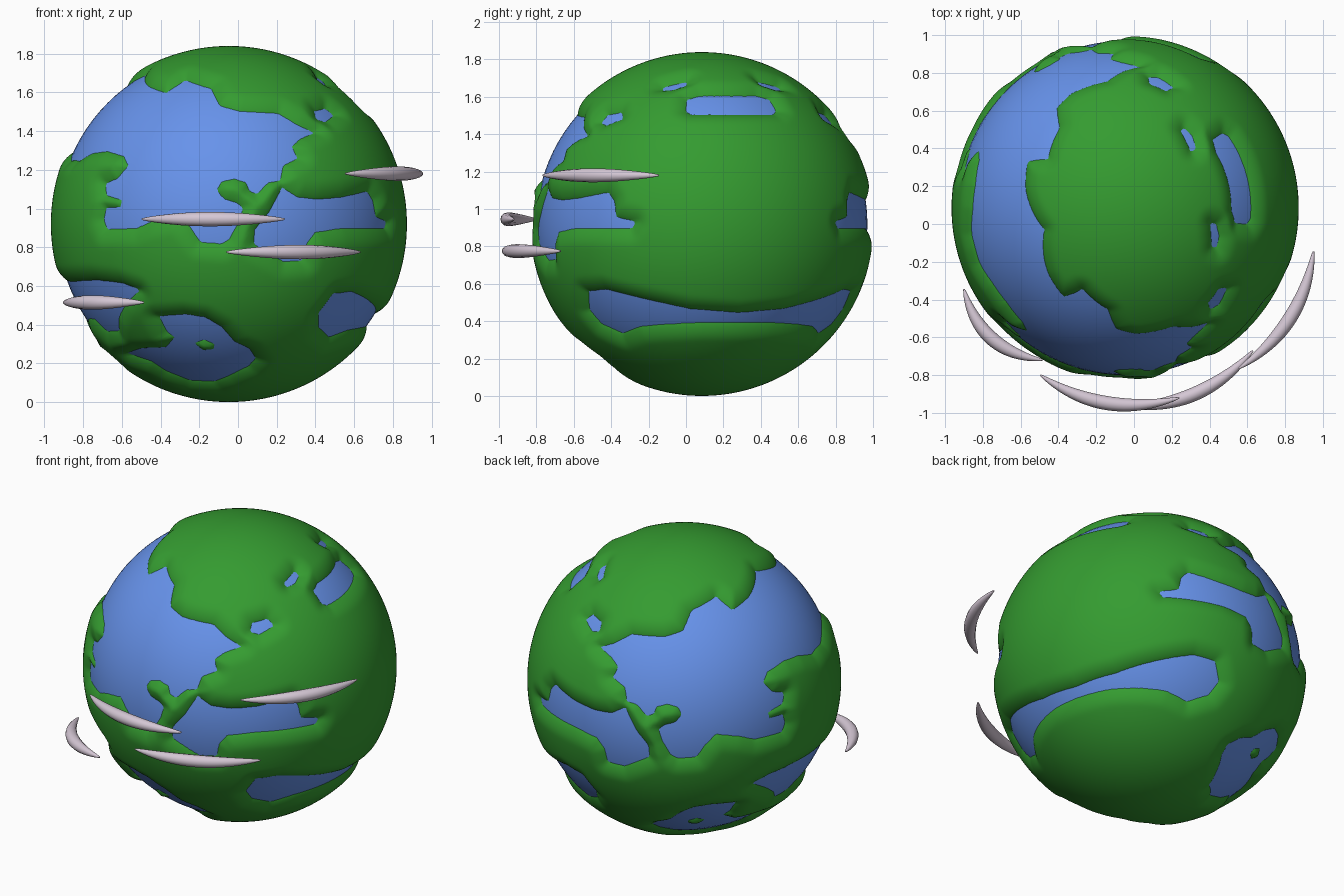
import bpy, bmesh
from math import asin, atan2, cos, sin, sqrt, radians, degrees
from mathutils import Vector
from mathutils.kdtree import KDTree

if "Cube" in bpy.data.objects:
    bpy.data.objects.remove(bpy.data.objects["Cube"])

CENTRE = Vector((-0.047, 0.085, 0.92))
R_SEA = 0.885
LAND_H = 0.034
PLANE = -75            # azimuth of the map's mirror plane (0 = front, 90 = right)


def material(name, rgb):
    m = bpy.data.materials.new(name)
    m.diffuse_color = (*rgb, 1)
    m.use_nodes = True
    m.node_tree.nodes["Principled BSDF"].inputs["Base Color"].default_value = m.diffuse_color
    return m


SEA = material("sea_blue", (0.135, 0.29, 0.83))
LAND = material("land_green", (0.035, 0.33, 0.03))
CLOUD = material("cloud_white", (0.66, 0.57, 0.66))


def clamp(v):
    return max(-1.0, min(1.0, v))


def sketch(pts, cx=229.5, r=176.0, az0=0):
    """Shoreline sketched on a disc (centre cx,224.5) -> (angle from mirror plane, latitude)."""
    out = []
    for x, y in pts:
        lat = asin(clamp((224.5 - y) / r))
        az = degrees(asin(clamp((x - cx) / (r * cos(lat))))) + az0
        out.append((az - PLANE, degrees(lat)))
    return out


def side(pts):
    return sketch(pts, 702.4, 169.0, 90)


# Seas and lakes of half the globe
main_sea = [(-14, 60), (0, 60)] + sketch([
    (148, 84), (165, 90), (185, 77), (212, 86), (220, 103), (240, 109), (280, 111),
    (300, 123), (317, 131), (303, 137), (294, 145), (300, 157), (285, 165), (282, 180),
    (270, 182), (258, 194), (250, 190), (247, 182), (235, 178), (222, 181), (217, 190),
    (225, 199), (238, 203), (244, 208), (240, 222), (230, 240), (222, 245), (200, 243),
    (190, 228), (178, 215), (150, 222), (135, 229), (105, 230), (101, 220), (104, 208),
    (118, 207), (120, 200), (104, 195), (103, 183), (115, 178), (126, 165), (122, 155),
    (105, 150), (90, 152), (76, 160)]) + [(-14, 23)]
gulf = sketch([
    (284, 187), (300, 197), (320, 199), (345, 197), (371, 191), (377, 200), (380, 217),
    (391, 222), (389, 229), (345, 229), (318, 233), (309, 245), (305, 262), (285, 263),
    (255, 245), (256, 230), (270, 213)])
south_sea = sketch([
    (158, 319), (185, 317), (205, 320), (222, 330), (235, 345), (250, 352), (257, 362),
    (250, 370), (230, 380), (215, 386), (190, 385), (165, 375), (150, 365), (126, 357),
    (140, 352), (165, 351), (174, 341), (166, 335)])
west_bay = [(-14, -20)] + sketch([
    (77, 283), (95, 282), (120, 285), (139, 292), (125, 305), (117, 320), (117, 334),
    (105, 335), (92, 322)]) + [(-14, -33)]
east_channel = side([
    (587, 293), (605, 291), (640, 300), (690, 311), (740, 315), (775, 314), (775, 325),
    (700, 325), (660, 327), (640, 329), (622, 336), (600, 326), (588, 312)])
east_lake = side([(686, 110), (687, 98), (700, 94), (764, 94), (764, 113), (692, 113)])
pond = sketch([(317, 109), (328, 106), (337, 113), (328, 120), (319, 117)])
sliver = [(155, 59), (155, 56.5), (148, 54), (141, 53.5), (141, 55.5), (148, 57.5)]
islet = sketch([(194, 347), (204, 343), (215, 348), (214, 353), (203, 354)])
shores = [main_sea, gulf, south_sea, west_bay, east_channel, east_lake, pond, sliver, islet]


def unit(u, lat):
    u, lat = radians(u), radians(lat)
    return Vector((cos(lat) * sin(u), -cos(lat) * cos(u), sin(lat)))


# Dense shore points for distance lookups
dense = []
for poly in shores:
    for (u0, l0), (u1, l1) in zip(poly, poly[1:] + poly[:1]):
        n = max(1, int((abs(u1 - u0) + abs(l1 - l0)) / 0.25))
        dense += [unit(u0 + (u1 - u0) * i / n, l0 + (l1 - l0) * i / n) for i in range(n)]
tree = KDTree(len(dense))
for i, p in enumerate(dense):
    tree.insert(p, i)
tree.balance()


def in_sea(u, lat):
    """Even-odd test over all shores, so the islet inside a sea counts as land."""
    hit = False
    for poly in shores:
        u0, l0 = poly[-1]
        for u1, l1 in poly:
            if (l0 > lat) != (l1 > lat) and u < u0 + (lat - l0) * (u1 - u0) / (l1 - l0):
                hit = not hit
            u0, l0 = u1, l1
    return hit


def shore_distance(n):
    """Degrees to the nearest shore: positive on land, negative at sea."""
    az = degrees(atan2(n.x, -n.y))
    u = abs((az - PLANE + 180) % 360 - 180)
    lat = degrees(asin(clamp(n.z)))
    d = degrees(tree.find(unit(u, lat))[2])
    return -d if in_sea(u, lat) else d


def finish(ob, name, mat):
    ob.name = name
    ob.data.materials.clear()
    ob.data.materials.append(mat)
    for p in ob.data.polygons:
        p.use_smooth = True


# Ocean ball
bpy.ops.mesh.primitive_uv_sphere_add(segments=96, ring_count=48, radius=R_SEA, location=CENTRE)
finish(bpy.context.object, "ocean", SEA)

# Land shell: raised with rounded shores, dipping under the sea
bm = bmesh.new()
bmesh.ops.create_icosphere(bm, subdivisions=7, radius=1)
deep = set()
for v in bm.verts:
    n = v.co.normalized()
    d = shore_distance(n)
    if d > 0:
        t = min(d / 6.5, 1)
        h = LAND_H * (1 - (1 - t) ** 2)
    else:
        h = max(0.015 * d, -0.03)
        if d < -2:
            deep.add(v)
    v.co = n * (R_SEA + h)
bmesh.ops.delete(bm, geom=list(deep), context='VERTS')
me = bpy.data.meshes.new("land")
bm.to_mesh(me)
bm.free()
land = bpy.data.objects.new("land", me)
land.location = CENTRE
bpy.context.collection.objects.link(land)
finish(land, "land", LAND)


# Clouds: level, tapered crescents hugging the globe
def cloud(name, a, mid, b, z, r=0.037, n=24):
    a, mid, b = (Vector((*p, z)) for p in (a, mid, b))
    ctrl = mid * 2 - (a + b) / 2
    cu = bpy.data.curves.new(name, 'CURVE')
    cu.dimensions = '3D'
    cu.bevel_depth = r
    cu.bevel_resolution = 4
    cu.use_fill_caps = True
    sp = cu.splines.new('POLY')
    sp.points.add(n)
    for i, pt in enumerate(sp.points):
        t = i / n
        pt.co = (*(a * (1 - t) ** 2 + ctrl * 2 * t * (1 - t) + b * t * t), 1)
        pt.radius = 0.12 + 0.88 * sqrt(sin(3.14159 * t) ** 2 + 1e-9) ** 0.8
    ob = bpy.data.objects.new(name, cu)
    bpy.context.collection.objects.link(ob)
    bpy.ops.object.select_all(action='DESELECT')
    ob.select_set(True)
    bpy.context.view_layer.objects.active = ob
    bpy.ops.object.convert(target='MESH')
    finish(bpy.context.object, name, CLOUD)


cloud("cloud_left", (-0.90, -0.345), (-0.755, -0.605), (-0.485, -0.72), 0.515)
cloud("cloud_front", (-0.495, -0.80), (-0.145, -0.948), (0.24, -0.92), 0.945)
cloud("cloud_low", (-0.06, -0.965), (0.32, -0.90), (0.63, -0.67), 0.775)
cloud("cloud_right", (0.555, -0.765), (0.825, -0.50), (0.95, -0.145), 1.18)
